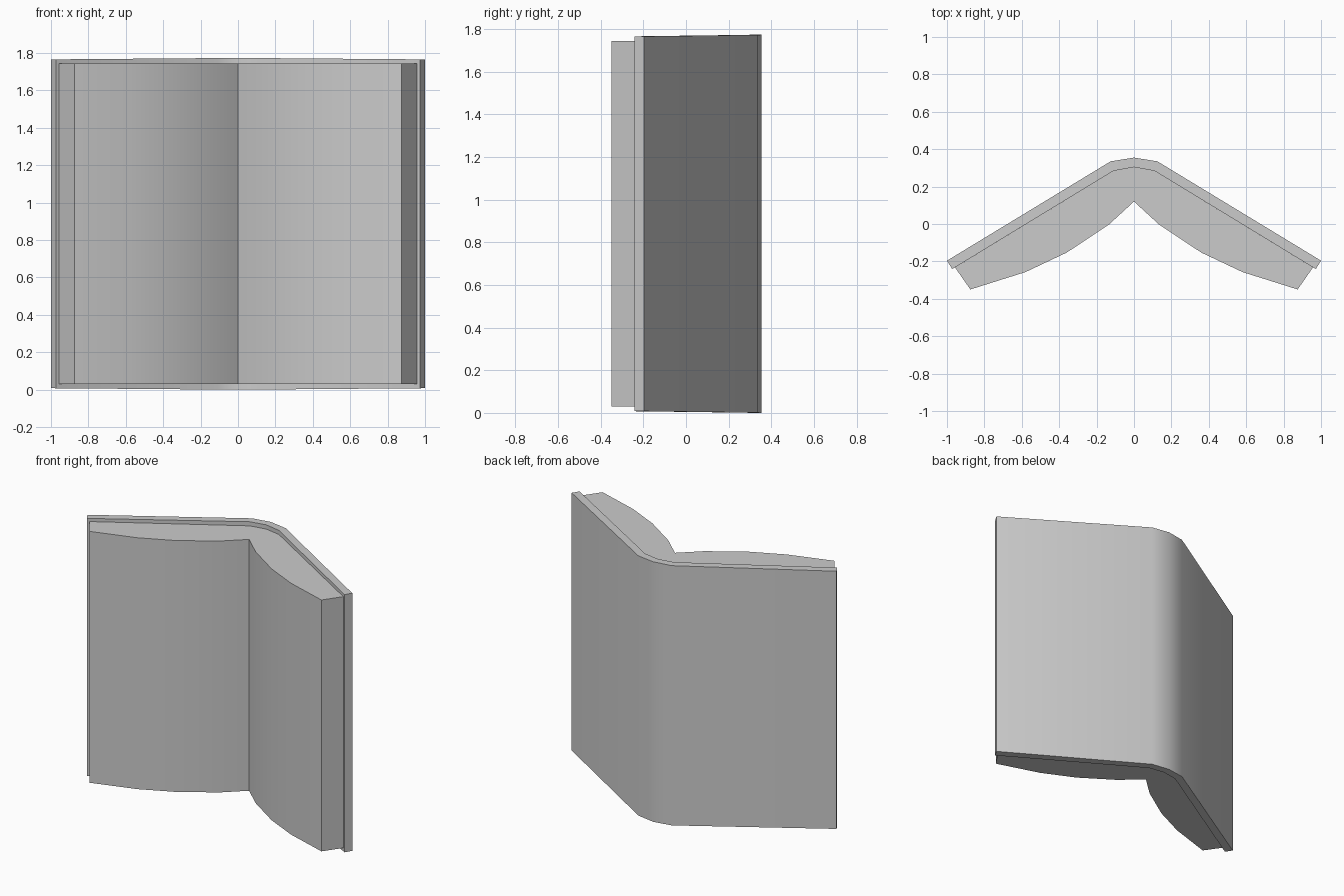
import bpy
import bmesh
import math

cube = bpy.data.objects.get("Cube")
if cube:
    bpy.data.objects.remove(cube, do_unlink=True)

# One plain grey for everything
GREY = (0.6, 0.6, 0.6, 1)
grey = bpy.data.materials.new("plain grey")
grey.use_nodes = True
grey.diffuse_color = GREY
grey.node_tree.nodes["Principled BSDF"].inputs["Base Color"].default_value = GREY


def mirrored(half):
    """Complete a right-half line that starts on x = 0, running left to right."""
    return [(-x, y) for x, y in reversed(half[1:])] + half


def prism(name, outline, bottom, top, taper=0.0):
    """Stand an outline up as a prism whose ends close in slightly away from x = 0."""
    bm = bmesh.new()
    low = [bm.verts.new((x, y, bottom + taper * abs(x))) for x, y in outline]
    high = [bm.verts.new((x, y, top - taper * abs(x))) for x, y in outline]
    bm.faces.new(low)
    bm.faces.new(high)
    for i in range(len(outline)):
        j = (i + 1) % len(outline)
        bm.faces.new((low[i], low[j], high[j], high[i]))
    bmesh.ops.recalc_face_normals(bm, faces=bm.faces)
    # Split the end caps cleanly, as the outlines are concave
    caps = [f for f in bm.faces if len(f.verts) > 4]
    bmesh.ops.triangulate(bm, faces=caps)
    mesh = bpy.data.meshes.new(name)
    bm.to_mesh(mesh)
    bm.free()
    mesh.materials.append(grey)
    obj = bpy.data.objects.new(name, mesh)
    bpy.context.collection.objects.link(obj)
    bpy.ops.object.select_all(action="DESELECT")
    obj.select_set(True)
    bpy.context.view_layer.objects.active = obj
    bpy.ops.object.shade_smooth_by_angle(angle=math.radians(30))
    return obj


# Half lines from the spine outwards
cover_back = [(0, 0.355), (0.125, 0.335), (1, -0.196)]
cover_inside = [(0, 0.304), (0.11, 0.284), (0.972, -0.241)]
page_back = [(0, 0.304), (0.11, 0.284), (0.957, -0.232)]
page_front = [(0, 0.12), (0.135, -0.004), (0.36, -0.153),
              (0.58, -0.257), (0.875, -0.35)]

# Bent cover and the two swelling page blocks
prism("cover", mirrored(cover_back) + mirrored(cover_inside)[::-1], 0, 1.774, 0.008)
prism("pages", mirrored(page_back) + mirrored(page_front)[::-1], 0.03, 1.745)
